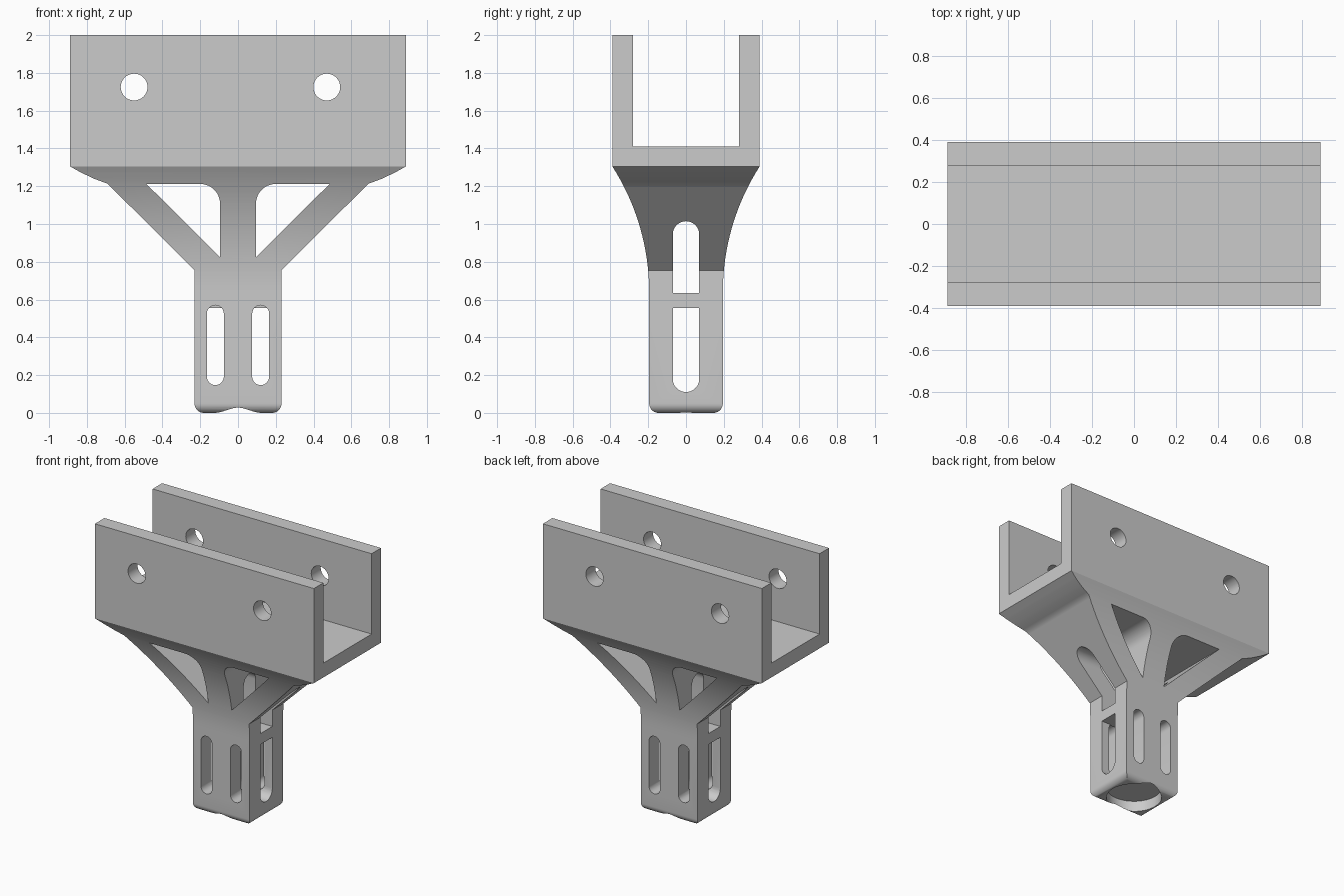
import bpy, bmesh
from math import pi, sin, cos, sqrt
from mathutils import Vector

cube = bpy.data.objects.get("Cube")
if cube:
    bpy.data.objects.remove(cube, do_unlink=True)

grey = bpy.data.materials.new("plain grey")
grey.use_nodes = True
grey.diffuse_color = (0.6, 0.6, 0.6, 1)
grey.node_tree.nodes["Principled BSDF"].inputs["Base Color"].default_value = (0.6, 0.6, 0.6, 1)


def prism(name, outline, axis, lo, hi):
    """Extrude a closed 2D outline along one axis."""
    place = {"x": lambda u, v, d: (d, u, v),
             "y": lambda u, v, d: (u, d, v),
             "z": lambda u, v, d: (u, v, d)}[axis]
    bm = bmesh.new()
    face = bm.faces.new([bm.verts.new(place(u, v, lo)) for u, v in outline])
    grown = bmesh.ops.extrude_face_region(bm, geom=[face])["geom"]
    bmesh.ops.translate(bm, vec=Vector(place(0, 0, hi - lo)),
                        verts=[g for g in grown if isinstance(g, bmesh.types.BMVert)])
    bmesh.ops.recalc_face_normals(bm, faces=bm.faces)
    mesh = bpy.data.meshes.new(name)
    bm.to_mesh(mesh)
    bm.free()
    mesh.materials.append(grey)
    obj = bpy.data.objects.new(name, mesh)
    bpy.context.collection.objects.link(obj)
    return obj


def arc(cu, cv, r, start, end, steps=12):
    return [(cu + r * cos(start + (end - start) * i / steps),
             cv + r * sin(start + (end - start) * i / steps)) for i in range(steps + 1)]


def mirrored(half):
    """Complete a right-hand half outline, listed from bottom to top."""
    return half + [(-u, v) for u, v in reversed(half)]


def slot(u, half_width, low, high):
    return (arc(u, high - half_width, half_width, 0, pi) +
            arc(u, low + half_width, half_width, pi, 2 * pi))


def combine(target, tool, operation):
    mod = target.modifiers.new(operation, "BOOLEAN")
    mod.operation, mod.solver, mod.object = operation, "EXACT", tool
    bpy.ops.object.select_all(action="DESELECT")
    bpy.context.view_layer.objects.active = target
    target.select_set(True)
    bpy.ops.object.modifier_apply(modifier=mod.name)
    bpy.data.objects.remove(tool, do_unlink=True)


# Main dimensions
length, depth = 0.89, 0.39
stem_x, stem_y, round_r = 0.23, 0.195, 0.05
shelf, flare_start, top = 1.305, 0.64, 2.0

# Front silhouette: rounded foot, diagonal struts, channel block
front = arc(stem_x - round_r, round_r, round_r, -pi / 2, 0, 8)
front += [(stem_x, 0.755), (0.69, 1.213), (0.76, 1.239), (0.83, 1.272),
          (length, shelf), (length, top)]
bracket = prism("bracket", mirrored(front), "y", -0.6, 0.6)

# Side silhouette: rounded foot, curved flare, open channel
rise, run = shelf - flare_start, depth - stem_y
radius = (rise ** 2 + run ** 2) / (2 * run)
side = arc(stem_y - round_r, round_r, round_r, -pi / 2, 0, 8)
for i in range(25):
    h = rise * i / 24
    side.append((stem_y + radius - sqrt(radius ** 2 - h ** 2), flare_start + h))
side += [(depth, top), (0.28, top), (0.28, 1.41)]
combine(bracket, prism("side_shape", mirrored(side), "x", -1.2, 1.2), "INTERSECT")

# Triangular windows and stem slots on both sides
for s in (-1, 1):
    window = [(0.095, 0.825), (0.485, 1.212)] + arc(0.2, 1.107, 0.105, pi / 2, pi)
    combine(bracket, prism("window_cutter", [(s * u, v) for u, v in window],
                           "y", -0.6, 0.6), "DIFFERENCE")
    combine(bracket, prism("slot_cutter", slot(s * 0.12, 0.045, 0.147, 0.57),
                           "y", -0.6, 0.6), "DIFFERENCE")

# Long slot through the width, bridged by a cross bar
combine(bracket, prism("long_slot_cutter", slot(0, 0.07, 0.11, 1.015),
                       "x", -1.2, 1.2), "DIFFERENCE")
bar = [(-0.08, 0.555), (0.08, 0.555), (0.08, 0.635), (-0.08, 0.635)]
combine(bracket, prism("cross_bar", bar, "x", -stem_x, stem_x), "UNION")

# Bolt holes through both channel walls
for x in (-0.55, 0.47):
    combine(bracket, prism("bolt_cutter", arc(x, 1.725, 0.071, 0, 2 * pi, 32)[:-1],
                           "y", -0.6, 0.6), "DIFFERENCE")

# Round recess under the foot
combine(bracket, prism("recess_cutter", arc(0, 0, 0.19, 0, 2 * pi, 48)[:-1],
                       "z", -0.1, 0.08), "DIFFERENCE")

bpy.ops.object.select_all(action="DESELECT")
bracket.select_set(True)
bpy.context.view_layer.objects.active = bracket
bpy.ops.object.shade_smooth_by_angle(angle=pi / 7)
